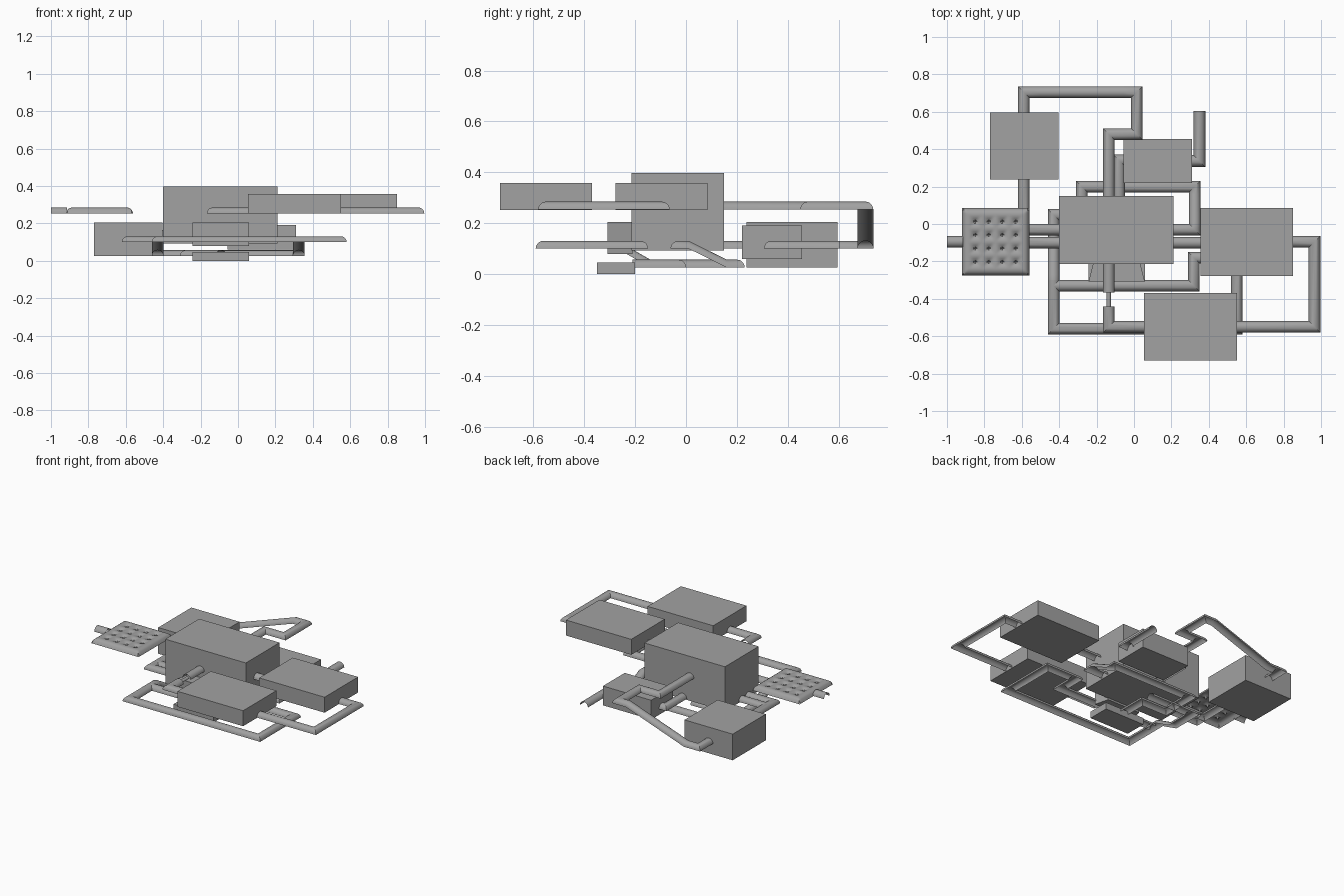
import bpy, bmesh
from math import sin, cos, pi, sqrt, radians
from mathutils import Vector

cube = bpy.data.objects.get("Cube")
if cube:
    bpy.data.objects.remove(cube, do_unlink=True)

stone = bpy.data.materials.new("stone_grey")
stone.use_nodes = True
grey = (0.36, 0.36, 0.36, 1)
stone.diffuse_color = grey
stone.node_tree.nodes["Principled BSDF"].inputs["Base Color"].default_value = grey

R = 0.031                           # tunnel half width
TOP, MID, LOW = 0.254, 0.1, 0.026   # floor level of each storey


def finish(name, bm, smooth=False):
    mesh = bpy.data.meshes.new(name)
    bm.to_mesh(mesh)
    bm.free()
    obj = bpy.data.objects.new(name, mesh)
    bpy.context.collection.objects.link(obj)
    mesh.materials.append(stone)
    if smooth:
        bpy.ops.object.select_all(action='DESELECT')
        obj.select_set(True)
        bpy.context.view_layer.objects.active = obj
        bpy.ops.object.shade_smooth_by_angle(angle=radians(35))
    return obj


def room(name, x0, x1, y0, y1, z0, z1, taper=0):
    """Closed box; taper narrows its back end."""
    bm = bmesh.new()
    bmesh.ops.create_cube(bm, size=1)
    mid = (x0 + x1) / 2
    for v in bm.verts:
        half = (x1 - x0) / 2 - (taper if v.co.y > 0 else 0)
        v.co = (mid + (half if v.co.x > 0 else -half),
                y1 if v.co.y > 0 else y0,
                z1 if v.co.z > 0 else z0)
    return finish(name, bm)


def tunnel(name, points, z=None, radius=R, steps=10):
    """Open-bottomed arched passage with mitred corners."""
    pts = [Vector((p[0], p[1], p[2] if len(p) > 2 else z)) for p in points]
    sides = []
    for a, b in zip(pts, pts[1:]):
        d = b - a
        sides.append(Vector((-d.y, d.x, 0)).normalized())
    bm = bmesh.new()
    rings = []
    for i, p in enumerate(pts):
        n0, n1 = sides[max(i - 1, 0)], sides[min(i, len(sides) - 1)]
        across = (n0 + n1) / (1 + n0.dot(n1))
        rings.append([bm.verts.new(p + across * radius * cos(pi * k / steps)
                                   + Vector((0, 0, radius * sin(pi * k / steps))))
                      for k in range(steps + 1)])
    for a, b in zip(rings, rings[1:]):
        for k in range(steps):
            bm.faces.new((a[k], a[k + 1], b[k + 1], b[k]))
    return finish(name, bm, True)


def pillared_hall(name, cx, cy, size, bays, z):
    """Groin-vaulted roof standing on a grid of slim pillars."""
    bm = bmesh.new()
    n = bays * 8
    bmesh.ops.create_grid(bm, x_segments=n, y_segments=n, size=size / 2)
    bay = size / bays
    r = bay / 2

    def arch(t):
        off = ((t + size / 2) % bay) - r
        return sqrt(max(r * r - off * off, 0))

    for v in bm.verts:
        x, y = v.co.x, v.co.y
        edge = min(size / 2 - max(abs(x), abs(y)), r)
        cap = sqrt(max(r * r - (r - edge) ** 2, 0))
        v.co = (cx + x, cy + y, z + min(max(arch(x), arch(y)), cap) * R / r)
    return finish(name, bm, True)


# Rooms
room("main_room", -0.4, 0.21, -0.215, 0.15, 0.093, 0.397)
room("rear_right_room", -0.77, -0.405, 0.237, 0.595, 0.026, 0.205)
room("rear_left_room", -0.055, 0.31, 0.22, 0.455, 0.06, 0.192)
room("left_room", 0.355, 0.85, -0.278, 0.085, 0.252, 0.358)
room("front_room", 0.053, 0.55, -0.73, -0.37, 0.252, 0.358)
room("front_alcove", -0.243, 0.058, -0.308, -0.21, 0.08, 0.205, taper=0.025)
room("sunken_cell", -0.243, 0.058, -0.35, -0.2, 0, 0.046)
pillared_hall("pillared_hall", -0.74, -0.095, 0.36, 5, TOP)

# Upper passages
tunnel("hall_entrance", [(-1, -0.095), (-0.915, -0.095)], TOP)
tunnel("left_room_link", [(0.2, -0.1), (0.36, -0.1)], TOP)
tunnel("outer_left_passage",
       [(0.84, -0.095), (0.965, -0.095), (0.965, -0.55), (0.54, -0.55)], TOP)
tunnel("front_room_passage",
       [(0.06, -0.55), (-0.135, -0.55), (-0.135, -0.44)], TOP)
tunnel("narrow_crawlway", [(-0.135, -0.45), (-0.135, -0.35)], TOP, radius=0.012)
tunnel("main_front_passage", [(-0.135, -0.365), (-0.135, -0.2)], TOP)
tunnel("rear_ramp_passage",
       [(-0.59, 0.58, MID), (-0.59, 0.705, MID), (-0.5, 0.705, MID),
        (-0.06, 0.705, TOP), (0.015, 0.705, TOP), (0.015, 0.48, TOP),
        (-0.135, 0.48, TOP), (-0.135, 0.14, TOP)])

# Middle passages
tunnel("right_room_passage",
       [(-0.59, 0.25), (-0.59, -0.03), (-0.39, -0.03)], MID)
tunnel("lower_hall_passage",
       [(-0.59, -0.02), (-0.59, -0.1), (-0.39, -0.1)], MID)
tunnel("rear_exit", [(0.3, 0.337), (0.35, 0.337), (0.35, 0.605)], MID)
tunnel("rear_room_link", [(-0.04, 0.34), (-0.08, 0.34), (-0.08, 0.14)], MID)
tunnel("long_front_passage", [(-0.43, -0.33), (0.32, -0.33), (0.32, -0.18),
                              (0.55, -0.18), (0.55, -0.56), (-0.43, -0.56),
                              (-0.43, -0.3)], MID)

# Ramps down and lowest passages
tunnel("right_ramp", [(-0.43, -0.32, MID), (-0.43, -0.27, MID),
                      (-0.43, -0.14, LOW), (-0.43, 0.05, LOW),
                      (-0.09, 0.05, LOW)])
tunnel("left_ramp", [(0.2, -0.03, MID), (0.325, -0.03, MID),
                     (0.325, 0.01, MID), (0.325, 0.16, LOW),
                     (0.325, 0.2, LOW), (-0.28, 0.2, LOW),
                     (-0.28, -0.03, LOW), (-0.09, -0.03, LOW),
                     (-0.09, -0.21, LOW)])
